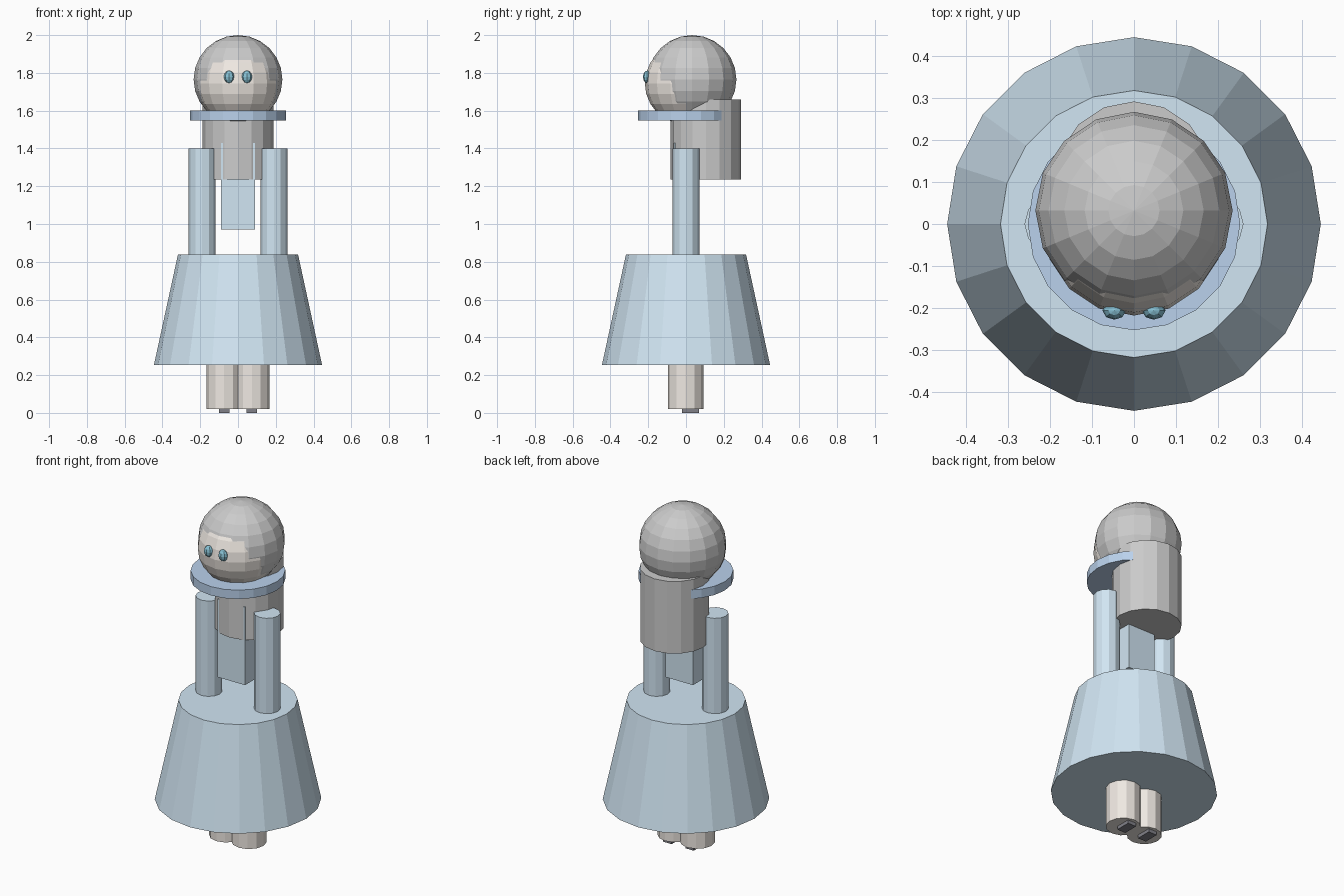
import bpy

if "Cube" in bpy.data.objects:
    bpy.data.objects.remove(bpy.data.objects["Cube"])


def material(name, r, g, b):
    m = bpy.data.materials.new(name)
    m.diffuse_color = (r, g, b, 1)
    m.use_nodes = True
    m.node_tree.nodes["Principled BSDF"].inputs["Base Color"].default_value = m.diffuse_color
    return m


PALE_BLUE = material("pale_blue", 0.64, 0.79, 0.90)
MID_BLUE = material("mid_blue", 0.49, 0.64, 0.84)
EYE_BLUE = material("eye_blue", 0.25, 0.55, 0.68)
SKIN = material("skin", 0.86, 0.81, 0.76)
SILVER = material("silver", 0.83, 0.83, 0.85)
DARK = material("dark", 0.22, 0.22, 0.25)


def finish(name, mat):
    ob = bpy.context.object
    ob.name = name
    ob.data.materials.append(mat)
    return ob


def cone(name, x, y, z0, z1, r0, r1, sides, mat):
    bpy.ops.mesh.primitive_cone_add(vertices=sides, radius1=r0, radius2=r1,
                                    depth=z1 - z0, location=(x, y, (z0 + z1) / 2))
    return finish(name, mat)


def ball(name, loc, radii, segs, rings, mat):
    bpy.ops.mesh.primitive_uv_sphere_add(segments=segs, ring_count=rings,
                                         radius=1, location=loc)
    bpy.context.object.scale = radii
    return finish(name, mat)


def box(name, loc, size, mat):
    bpy.ops.mesh.primitive_cube_add(size=1, location=loc)
    bpy.context.object.scale = size
    return finish(name, mat)


# Dress: flared skirt, bodice and collar
cone("skirt", 0, 0, 0.254, 0.838, 0.445, 0.318, 20, PALE_BLUE)
box("bodice", (0, 0, 1.20), (0.178, 0.125, 0.46), PALE_BLUE)
cone("collar", 0, 0, 1.548, 1.60, 0.253, 0.253, 20, MID_BLUE)

# Head, hair cap and long back hair
ball("face", (0, 0, 1.745), (0.218,) * 3, 16, 12, SKIN)
ball("hair_cap", (0, 0.032, 1.765), (0.235,) * 3, 16, 12, SILVER)
cone("back_hair", 0, 0.105, 1.235, 1.66, 0.187, 0.187, 16, SILVER)

# Paired parts
for side, s in (("left", -1), ("right", 1)):
    cone(side + "_sleeve", 0.19 * s, 0, 0.80, 1.40, 0.071, 0.071, 12, PALE_BLUE)
    cone(side + "_leg", 0.073 * s, -0.002, 0.02, 0.40, 0.094, 0.094, 12, SKIN)
    box(side + "_sole", (0.072 * s, 0.025, 0.015), (0.055, 0.09, 0.03), DARK)
    ball(side + "_eye", (0.047 * s, -0.206, 1.779), (0.028, 0.022, 0.033), 8, 6, EYE_BLUE)
